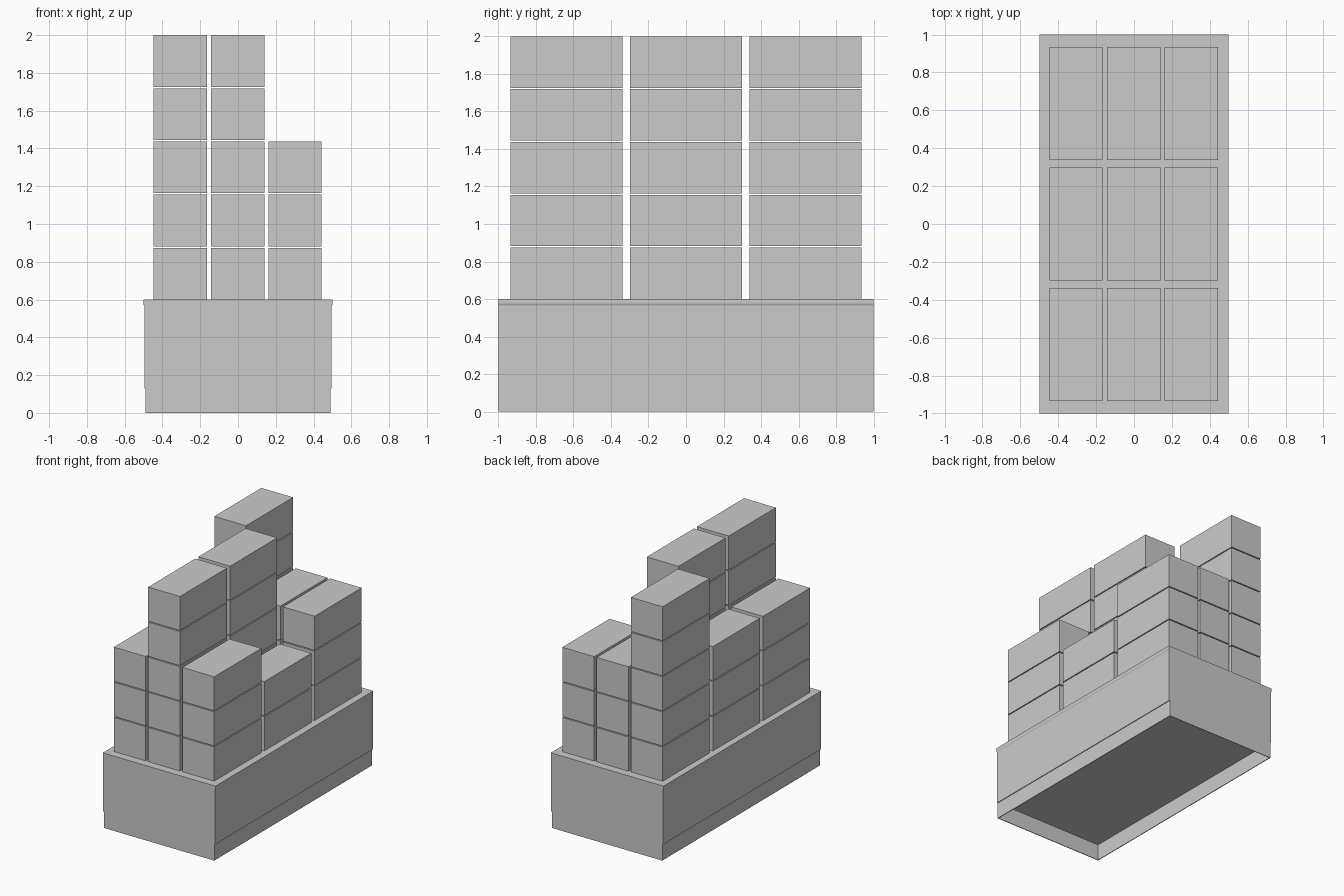
import bpy, bmesh
from mathutils import Matrix, Vector

if "Cube" in bpy.data.objects:
    bpy.data.objects.remove(bpy.data.objects["Cube"])

grey = bpy.data.materials.new("light_grey")
grey.diffuse_color = (0.6, 0.6, 0.6, 1)
grey.use_nodes = True
grey.node_tree.nodes["Principled BSDF"].inputs["Base Color"].default_value = grey.diffuse_color


def finish(name, bm):
    bmesh.ops.recalc_face_normals(bm, faces=bm.faces)
    mesh = bpy.data.meshes.new(name)
    bm.to_mesh(mesh)
    bm.free()
    mesh.materials.append(grey)
    obj = bpy.data.objects.new(name, mesh)
    bpy.context.collection.objects.link(obj)
    return obj


def box(name, centre, size):
    bm = bmesh.new()
    m = Matrix.Translation(centre) @ Matrix.Diagonal((*size, 1))
    bmesh.ops.create_cube(bm, size=1, matrix=m)
    return finish(name, bm)


# Base: stepped half profile (x, z), mirrored and extruded along y
half = [(0.484, 0.13), (0.484, 0), (0.49, 0), (0.49, 0.13),
        (0.496, 0.13), (0.496, 0.565), (0.5, 0.575), (0.5, 0.6)]
profile = half + [(-x, z) for x, z in reversed(half)]
bm = bmesh.new()
face = bm.faces.new([bm.verts.new((x, -1, z)) for x, z in profile])
ext = bmesh.ops.extrude_face_region(bm, geom=[face])
verts = [v for v in ext["geom"] if isinstance(v, bmesh.types.BMVert)]
bmesh.ops.translate(bm, verts=verts, vec=Vector((0, 2, 0)))
finish("base", bm)

# Thin end walls closing the open underside
for side, name in ((-1, "front_skirt"), (1, "back_skirt")):
    box(name, (0, side * 0.997, 0.065), (0.968, 0.006, 0.13))

# Stacked crates: number of crates per column, front row to back row
counts = [(3, 5, 3), (3, 5, 2), (5, 3, 3)]
for row, line in enumerate(counts):
    for col, count in enumerate(line):
        for level in range(count):
            centre = ((col - 1) * 0.304 - 0.002, (row - 1) * 0.636,
                      0.6 + level * 0.2815 + 0.137)
            box(f"crate_{row}_{col}_{level}", centre, (0.282, 0.597, 0.274))
